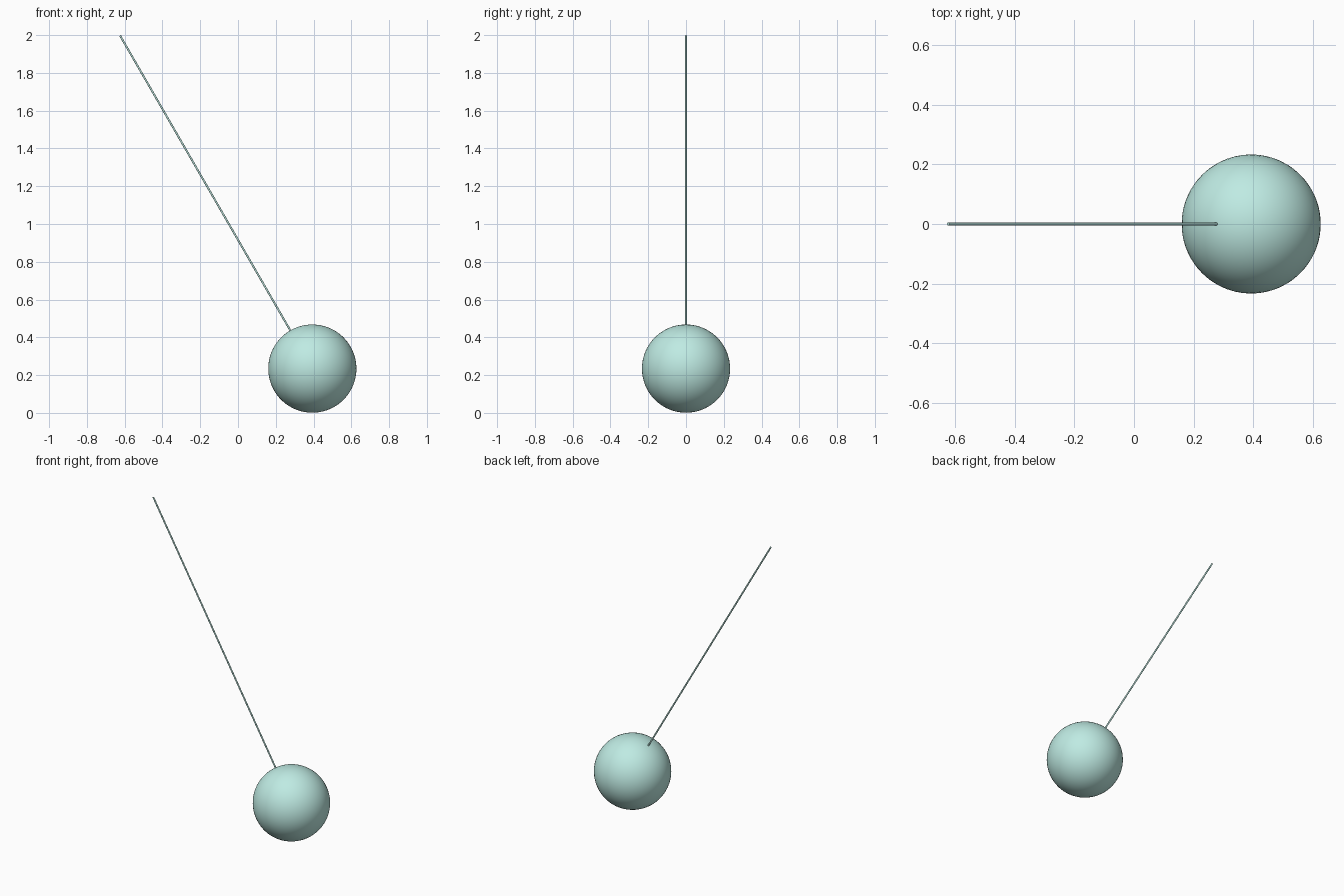
import bpy
from math import radians
from mathutils import Vector, Matrix

if "Cube" in bpy.data.objects:
    bpy.data.objects.remove(bpy.data.objects["Cube"])

TILT = radians(-30)            # the pendulum swings towards +x
R = 0.2335
ROD_R = 0.005
centre = Vector((0.3935, 0, 0.2345))
axis = Matrix.Rotation(TILT, 3, 'Y') @ Vector((0, 0, 1))
top = centre + axis * ((1.9975 - centre.z) / axis.z)

mat = bpy.data.materials.new("pale_teal")
mat.diffuse_color = (0.52, 0.83, 0.77, 1)
mat.use_nodes = True
mat.node_tree.nodes["Principled BSDF"].inputs["Base Color"].default_value = mat.diffuse_color


def finish(name):
    ob = bpy.context.object
    ob.name = name
    ob.data.materials.append(mat)
    bpy.ops.object.shade_smooth_by_angle(angle=radians(40))


# Ball
bpy.ops.mesh.primitive_uv_sphere_add(segments=64, ring_count=32, radius=R,
                                     location=centre, rotation=(0, TILT, 0))
finish("pendulum_ball")

# Thin rod, its lower end just inside the ball
low = centre + axis * (R - 0.01)
bpy.ops.mesh.primitive_cylinder_add(vertices=24, radius=ROD_R,
                                    depth=(top - low).length,
                                    location=(top + low) / 2,
                                    rotation=(0, TILT, 0))
finish("pendulum_rod")
